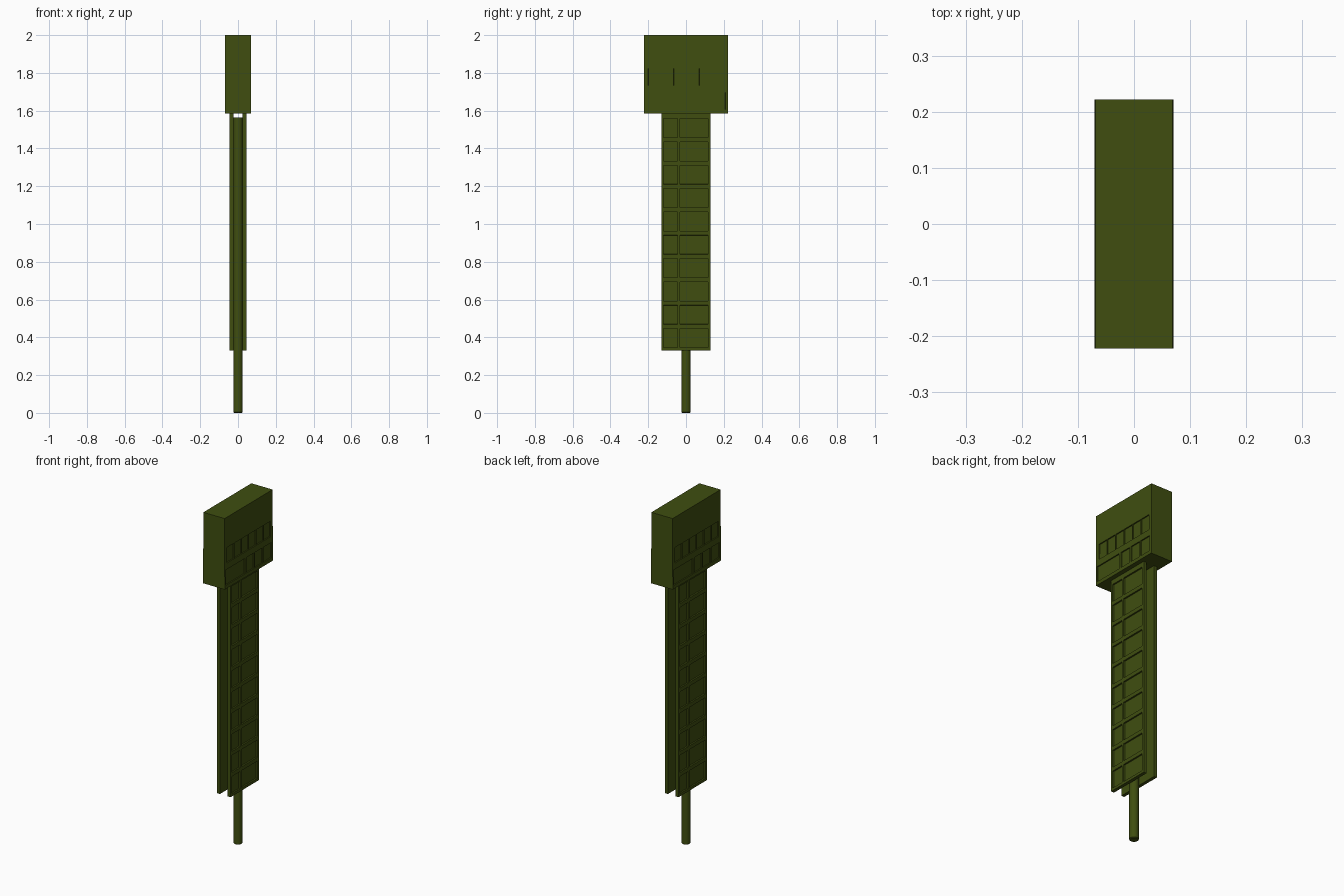
import bpy, bmesh
from math import pi
from mathutils import Matrix, Vector

cube = bpy.data.objects.get("Cube")
if cube:
    bpy.data.objects.remove(cube, do_unlink=True)

OLIVE = (0.05, 0.076, 0.005, 1)
olive = bpy.data.materials.new("olive green paint")
olive.use_nodes = True
olive.diffuse_color = OLIVE
olive.node_tree.nodes["Principled BSDF"].inputs["Base Color"].default_value = OLIVE


def finish(bm, name):
    """Turn a bmesh into a named, painted object."""
    mesh = bpy.data.meshes.new(name)
    bm.to_mesh(mesh)
    bm.free()
    mesh.materials.append(olive)
    obj = bpy.data.objects.new(name, mesh)
    bpy.context.collection.objects.link(obj)
    return obj


def box(lo, hi):
    bm = bmesh.new()
    lo, hi = Vector(lo), Vector(hi)
    place = Matrix.Translation((lo + hi) / 2) @ Matrix.Diagonal((*(hi - lo), 1))
    bmesh.ops.create_cube(bm, size=1, matrix=place)
    return bm


def side_faces(bm, side, z0, z1):
    """Faces of one broad side whose centre lies between two heights."""
    bm.normal_update()
    return [f for f in bm.faces if f.normal.x * side > 0.9
            and z0 < f.calc_center_median().z < z1]


def split(bm, faces, point, normal):
    geom = set(faces)
    for f in faces:
        geom.update(f.edges, f.verts)
    bmesh.ops.bisect_plane(bm, geom=list(geom), plane_co=point, plane_no=normal)


def recess_row(bm, side, z0, z1, spans, depth):
    """Sink a row of rectangular cells into one broad side."""
    for z in (z0, z1):
        split(bm, side_faces(bm, side, 0, 2), (0, 0, z), (0, 0, 1))
    for span in spans:
        for y in span:
            split(bm, side_faces(bm, side, z0, z1), (0, y * side, 0), (0, 1, 0))
    cells = [f for f in side_faces(bm, side, z0, z1)
             if any(a < f.calc_center_median().y * side < b for a, b in spans)]
    bmesh.ops.inset_individual(bm, faces=cells, thickness=0.001, depth=-depth)


# Pole with a softened foot
bm = bmesh.new()
bmesh.ops.create_cone(bm, cap_ends=True, segments=20, radius1=0.025, radius2=0.025,
                      depth=1.565, matrix=Matrix.Translation((0, 0, 1.565 / 2)))
foot = [e for e in bm.edges if all(v.co.z < 0.01 for v in e.verts)]
bmesh.ops.bevel(bm, geom=foot, offset=0.004, segments=1, affect='EDGES')
pole = finish(bm, "pole")
bpy.ops.object.select_all(action='DESELECT')
pole.select_set(True)
bpy.context.view_layer.objects.active = pole
bpy.ops.object.shade_smooth_by_angle(angle=pi / 6)

# Two tall boards with ten rows of sunken cells, turned back to back
columns = [(-0.12, -0.044), (-0.032, 0.117)]
for name, turn in (("left_board", 0), ("right_board", pi)):
    bm = box((0.025, -0.131, 0.33), (0.044, 0.131, 1.585))
    for i in range(10):
        top = 1.558 - i * 0.1235
        recess_row(bm, 1, top - 0.101, top, columns, 0.008)
    bmesh.ops.rotate(bm, verts=bm.verts, matrix=Matrix.Rotation(turn, 3, 'Z'))
    finish(bm, name)

# Head box, slightly tapered, with two rows of sunken cells on each broad side
bm = box((-0.07, -0.222, 1.585), (0.07, 0.222, 2))
for v in bm.verts:
    if v.co.z > 1.9:
        v.co.x *= 0.98
small_cells = [(-0.2 + i * 0.0675, -0.1355 + i * 0.0675) for i in range(6)]
wide_cells = [(-0.212, -0.037), (-0.021, 0.048), (0.058, 0.127), (0.137, 0.208)]
for side in (1, -1):
    recess_row(bm, side, 1.733, 1.823, small_cells, 0.006)
    recess_row(bm, side, 1.606, 1.696, wide_cells, 0.006)
finish(bm, "head_box")
